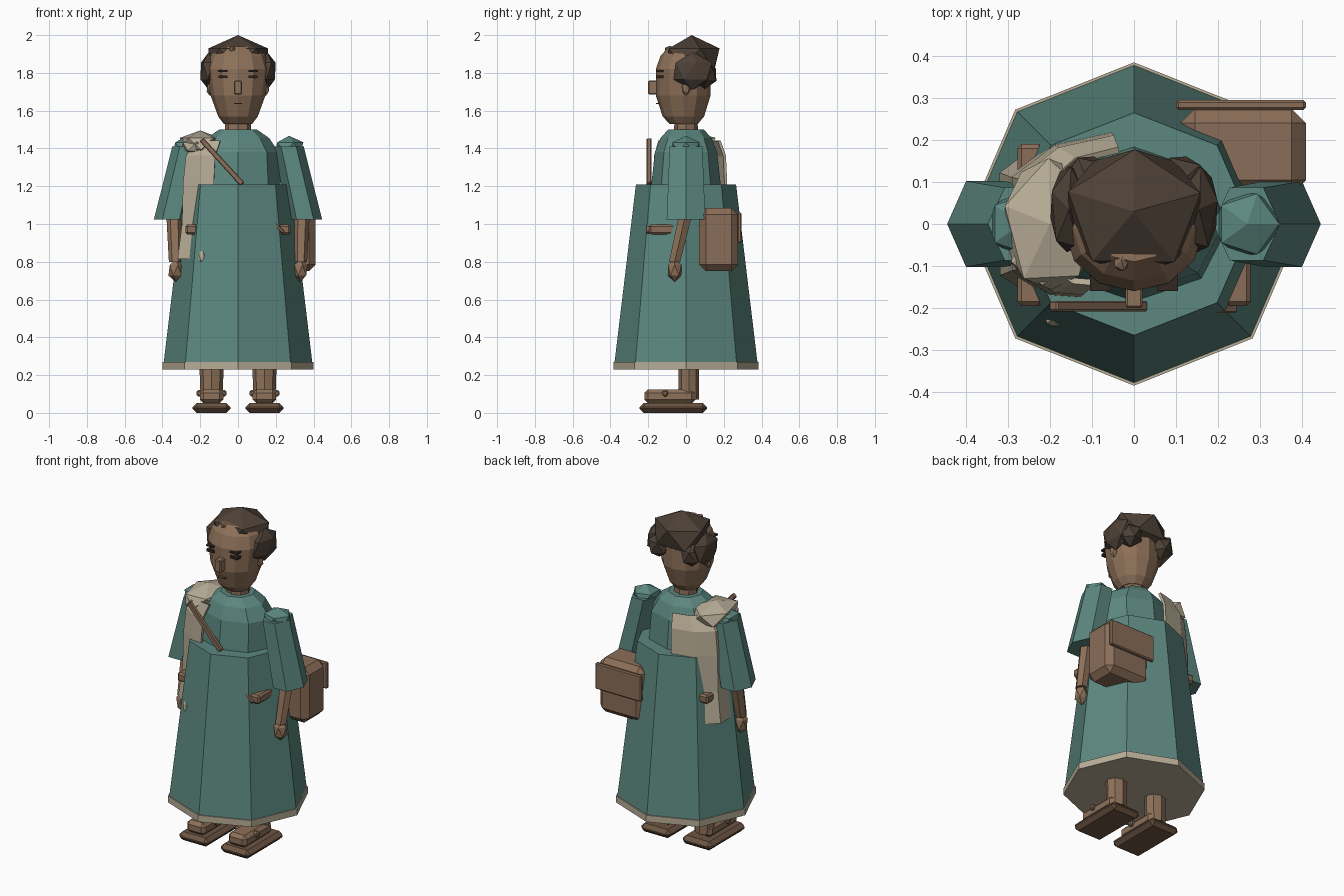
import bpy, bmesh, math
from mathutils import Vector, Matrix

if "Cube" in bpy.data.objects:
    bpy.data.objects.remove(bpy.data.objects["Cube"])


def mat(name, rgb):
    m = bpy.data.materials.new(name)
    m.diffuse_color = (*rgb, 1)
    m.use_nodes = True
    m.node_tree.nodes["Principled BSDF"].inputs["Base Color"].default_value = m.diffuse_color
    return m


TEAL = mat("teal_cloth", (0.107, 0.245, 0.215))
CREAM = mat("cream_cloth", (0.48, 0.42, 0.31))
SKIN = mat("brown_skin", (0.27, 0.165, 0.1))
LEATHER = mat("leather", (0.255, 0.155, 0.098))
SOLE = mat("dark_sole", (0.15, 0.09, 0.055))
HAIR = mat("dark_hair", (0.075, 0.052, 0.037))
INK = mat("face_lines", (0.03, 0.02, 0.015))


def finish(name, bm, material):
    bmesh.ops.recalc_face_normals(bm, faces=bm.faces)
    me = bpy.data.meshes.new(name)
    bm.to_mesh(me)
    bm.free()
    me.materials.append(material)
    ob = bpy.data.objects.new(name, me)
    bpy.context.collection.objects.link(ob)
    return ob


def loft(name, rings, n, material):
    """Closed stack of n-sided rings: (cx, cy, z, rx, ry)."""
    bm = bmesh.new()
    loops = [[bm.verts.new((cx + rx * math.cos(2 * math.pi * i / n),
                            cy + ry * math.sin(2 * math.pi * i / n), z))
              for i in range(n)] for cx, cy, z, rx, ry in rings]
    for a, b in zip(loops, loops[1:]):
        for i in range(n):
            j = (i + 1) % n
            bm.faces.new((a[i], a[j], b[j], b[i]))
    bm.faces.new(loops[0][::-1])
    bm.faces.new(loops[-1])
    return finish(name, bm, material)


def box(name, lo, hi, material, bevel=0.0, rot=None):
    lo, hi = Vector(lo), Vector(hi)
    bm = bmesh.new()
    bmesh.ops.create_cube(bm, size=1)
    bmesh.ops.scale(bm, vec=hi - lo, verts=bm.verts)
    if bevel:
        bmesh.ops.bevel(bm, geom=bm.edges[:], offset=bevel, segments=1, affect='EDGES')
    m = Matrix.Translation((lo + hi) / 2)
    if rot:
        m = m @ Matrix.Rotation(rot[1], 4, rot[0])
    bm.transform(m)
    return finish(name, bm, material)


def gem(name, centre, size, material, turn=0.0):
    """Twenty-sided lump with a point on top."""
    bm = bmesh.new()
    bmesh.ops.create_icosphere(bm, subdivisions=1, radius=1)
    bm.transform(Matrix.Translation(centre) @ Matrix.Diagonal((*size, 1))
                 @ Matrix.Rotation(turn, 4, 'Z'))
    return finish(name, bm, material)


# Robe: skirt, hem and upper body
loft("skirt", [(0, 0, 0.27, 0.393, 0.378), (0, 0, 1.21, 0.28, 0.265)], 8, TEAL)
loft("hem", [(0, 0, 0.23, 0.4, 0.385), (0, 0, 0.27, 0.4, 0.385)], 8, CREAM)
loft("torso", [(0, 0, 1.15, 0.23, 0.19), (0, 0, 1.38, 0.215, 0.165),
               (0, 0, 1.455, 0.165, 0.135), (0, 0, 1.5, 0.1, 0.095)], 8, TEAL)

# Head and neck
loft("neck", [(0, 0, 1.47, 0.07, 0.065), (0, 0, 1.56, 0.07, 0.06)], 8, SKIN)
loft("head", [(0, -0.012, 1.53, 0.075, 0.075), (0, -0.014, 1.57, 0.105, 0.11),
              (0, -0.015, 1.68, 0.145, 0.145), (0, -0.015, 1.82, 0.165, 0.145),
              (0, -0.01, 1.89, 0.145, 0.125), (0, 0, 1.94, 0.1, 0.09)], 12, SKIN)
box("nose", (-0.02, -0.2, 1.685), (0.02, -0.145, 1.76), SKIN, 0.005)
box("mouth", (-0.022, -0.16, 1.634), (0.022, -0.135, 1.641), SOLE)

# Hair
gem("hair_cap", (0, 0.03, 1.873), (0.185, 0.165, 0.127), HAIR, 0.3)
gem("forelock", (-0.03, -0.085, 1.925), (0.022, 0.03, 0.018), SKIN)

for s, side in ((-1, "left"), (1, "right")):
    # Face details and side curls
    box(f"{side}_brow", (s * 0.08 - 0.025, -0.16, 1.805), (s * 0.08 + 0.025, -0.12, 1.814), INK)
    box(f"{side}_eye", (s * 0.08 - 0.024, -0.158, 1.772), (s * 0.08 + 0.024, -0.12, 1.787), INK)
    gem(f"{side}_ear", (s * 0.148, 0.0, 1.72), (0.02, 0.024, 0.042), SKIN)
    gem(f"{side}_curl", (s * 0.155, 0.035, 1.81), (0.05, 0.115, 0.1), HAIR, 0.2)
    gem(f"{side}_back_curl", (s * 0.11, 0.1, 1.79), (0.07, 0.07, 0.075), HAIR, 0.7)

    # Sleeve, shoulder, arm and hand
    loft(f"{side}_sleeve", [(s * 0.355, 0, 1.025, 0.09, 0.118),
                            (s * 0.268, 0, 1.41, 0.08, 0.1)], 6, TEAL)
    gem(f"{side}_shoulder", (s * 0.27, 0, 1.405), (0.085, 0.085, 0.062), TEAL)
    loft(f"{side}_forearm", [(s * 0.332, -0.06, 0.8, 0.034, 0.034),
                             (s * 0.338, 0.0, 1.06, 0.042, 0.04)], 6, SKIN)
    gem(f"{side}_hand", (s * 0.33, -0.06, 0.755), (0.043, 0.042, 0.062), SKIN)

    # Legs and sandals
    loft(f"{side}_leg", [(s * 0.14, 0.015, 0.07, 0.058, 0.055),
                         (s * 0.14, 0.015, 0.3, 0.066, 0.055)], 8, SKIN)
    box(f"{side}_foot", (s * 0.14 - 0.062, -0.22, 0.05), (s * 0.14 + 0.062, 0.05, 0.125), SKIN, 0.02)
    box(f"{side}_foot_strap", (s * 0.14 - 0.08, -0.125, 0.088),
        (s * 0.14 + 0.08, -0.095, 0.12), LEATHER, 0.008)
    box(f"{side}_sole", (s * 0.14 - 0.1, -0.245, 0), (s * 0.14 + 0.1, 0.11, 0.052), SOLE, 0.022)

    # Belt bars at the hips
    box(f"{side}_belt", (s * 0.247 - 0.031, -0.195, 0.945),
        (s * 0.247 + 0.031, 0.19, 0.998), LEATHER, 0.01)
box("belt_end", (0.165, -0.212, 0.977), (0.255, -0.185, 0.994), LEATHER, 0.004, ('Y', 0.8))

# Diagonal chest strap
box("chest_strap", (-0.245, -0.208, 1.315), (0.075, -0.183, 1.343), LEATHER, 0.004,
    ('Y', math.atan2(0.24, 0.22)))

# Shawl draped over one side, from the back round to the front
path = [(-0.05, 0.215), (-0.19, 0.185), (-0.29, 0.11), (-0.29, -0.11), (-0.2, -0.165), (-0.13, -0.17)]
levels = [(0.815, 1.08, 1.08), (1.0, 1.0, 1.0), (1.22, 0.98, 0.98), (1.36, 0.93, 0.95), (1.44, 0.72, 0.82)]
bm = bmesh.new()
rows = [[bm.verts.new((x * sx, y * sy, z)) for x, y in path] for z, sx, sy in levels]
for a, b in zip(rows, rows[1:]):
    for i in range(len(path) - 1):
        bm.faces.new((a[i], a[i + 1], b[i + 1], b[i]))
shawl = finish("shawl", bm, CREAM)
mod = shawl.modifiers.new("thickness", 'SOLIDIFY')
mod.thickness = 0.015
mod.offset = 0
gem("shawl_shoulder", (-0.2, 0.0, 1.425), (0.125, 0.175, 0.07), CREAM, 0.35)
gem("shawl_knot", (-0.215, -0.07, 1.41), (0.09, 0.085, 0.05), CREAM, 0.9)
gem("shawl_corner", (-0.19, -0.225, 0.825), (0.025, 0.022, 0.04), CREAM)

# Satchel with a back flap
box("satchel", (0.11, 0.07, 0.75), (0.41, 0.275, 1.085), LEATHER, 0.035)
box("satchel_flap", (0.1, 0.272, 0.9), (0.41, 0.295, 1.06), LEATHER, 0.006)
